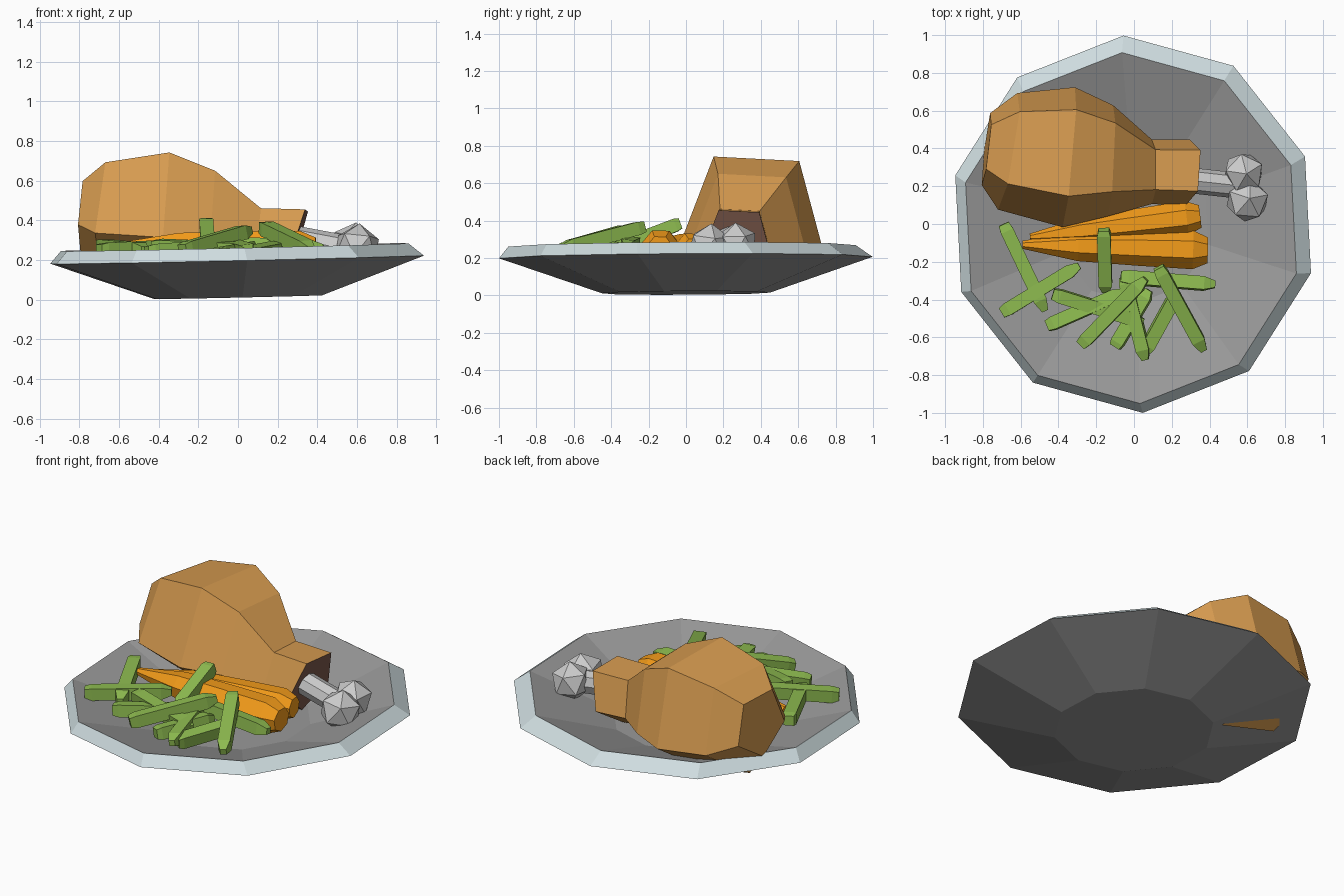
import bpy, bmesh, math
from mathutils import Vector

if "Cube" in bpy.data.objects:
    bpy.data.objects.remove(bpy.data.objects["Cube"])


def material(name, rgb):
    m = bpy.data.materials.new(name)
    m.diffuse_color = (*rgb, 1)
    m.use_nodes = True
    m.node_tree.nodes["Principled BSDF"].inputs["Base Color"].default_value = m.diffuse_color
    return m


RIM = material("pale_rim", (0.62, 0.72, 0.74))
PLATE = material("plate_grey", (0.32, 0.32, 0.32))
SKIN = material("roast_skin", (0.68, 0.33, 0.08))
MEAT = material("dark_meat", (0.2, 0.1, 0.07))
ORANGE = material("carrot_orange", (0.9, 0.33, 0.01))
GREEN = material("bean_green", (0.27, 0.5, 0.08))


def loft(name, rings, mats=(), band_mats=None, end_mat=0):
    """Skin a list of point rings and close both ends."""
    bm = bmesh.new()
    vs = [[bm.verts.new(p) for p in ring] for ring in rings]
    n = len(vs[0])
    for i, (a, b) in enumerate(zip(vs, vs[1:])):
        for j in range(n):
            k = (j + 1) % n
            f = bm.faces.new((a[j], a[k], b[k], b[j]))
            f.material_index = (band_mats or {}).get(i, 0)
    bm.faces.new(vs[0])
    bm.faces.new(vs[-1]).material_index = end_mat
    bmesh.ops.recalc_face_normals(bm, faces=bm.faces[:])
    me = bpy.data.meshes.new(name)
    bm.to_mesh(me)
    bm.free()
    for m in mats:
        me.materials.append(m)
    ob = bpy.data.objects.new(name, me)
    bpy.context.collection.objects.link(ob)
    return ob


def stick(name, start, end, stations, sides, mats=(), phase=0.0):
    """Straight tapered rod; stations are (fraction along, radius)."""
    a, b = Vector(start), Vector(end)
    d = (b - a).normalized()
    side = d.cross(Vector((0, 0, 1))).normalized()
    up = side.cross(d)
    rings = []
    for t, r in stations:
        c = a.lerp(b, t)
        angles = [phase + math.tau * i / sides for i in range(sides)]
        rings.append([c + side * r * math.cos(q) + up * r * math.sin(q) for q in angles])
    return loft(name, rings, mats)


# Ten-sided plate: floor, sloped inside, pale rim band, sloped underside
def plate_ring(r, z, cx=0.0, cy=0.0):
    pts = []
    for i in range(10):
        q = math.radians(93 + 36 * i)
        pts.append((cx + 0.975 * r * math.cos(q), cy + r * math.sin(q), z))
    return pts


plate = loft("plate", [plate_ring(0.42, 0.1), plate_ring(0.93, 0.265, -0.01, -0.02),
                       plate_ring(1.0, 0.202), plate_ring(0.45, 0.013)],
             (PLATE, RIM), {1: 1})
plate.rotation_euler = (math.radians(0.3), math.radians(-1.3), 0)

# Five-sided drumstick: x, y, z, radius, x-lean per y, x-lean per z
sections = [(-0.78, 0.40, 0.43, 0.20, 0.12, 0.06),
            (-0.66, 0.39, 0.42, 0.325, 0.17, 0.08),
            (-0.34, 0.36, 0.415, 0.39, 0.09, 0.04),
            (-0.12, 0.34, 0.39, 0.31, 0.05, 0.05),
            (0.10, 0.28, 0.31, 0.18, 0.0, 0.1),
            (0.30, 0.275, 0.30, 0.185, 0.08, 0.3)]
rings = []
for x, y, z, r, ly, lz in sections:
    ring = []
    for i in range(5):
        q = math.radians(51 + 72 * i)
        dy, dz = r * math.cos(q), r * math.sin(q)
        ring.append((x + ly * dy + lz * dz, y + dy, z + dz))
    rings.append(ring)
loft("drumstick", rings, (SKIN, MEAT), end_mat=1)

# Bone shaft and two knobs
stick("bone_shaft", (0.26, 0.235, 0.31), (0.58, 0.20, 0.25), [(0, 0.068), (1, 0.068)], 8)
for i, (loc, r) in enumerate([((0.58, 0.27, 0.275), 0.115), ((0.60, 0.125, 0.265), 0.12)]):
    bpy.ops.mesh.primitive_ico_sphere_add(subdivisions=1, radius=r, location=loc,
                                          rotation=(0.1, 0.1, 0.5 + i))
    bpy.context.object.name = f"bone_knob_{i + 1}"

# Carrots
for i, (a, b, s) in enumerate([((-0.59, -0.11, 0.27), (0.39, -0.14, 0.25), 1.0),
                               ((-0.55, -0.07, 0.26), (0.35, 0.04, 0.245), 0.88)]):
    profile = [(0, 0.022 * s), (0.3, 0.08 * s), (0.62, 0.095 * s),
               (0.92, 0.105 * s), (1, 0.07 * s)]
    stick(f"carrot_{i + 1}", a, b, profile, 7, (ORANGE,), 0.25)

# Green beans: square rods with chamfered ends
beans = [((-0.69, 0.0, 0.27), (-0.47, -0.46, 0.25)),
         ((-0.70, -0.47, 0.25), (-0.29, -0.22, 0.27)),
         ((-0.16, -0.03, 0.385), (-0.15, -0.36, 0.26)),
         ((-0.28, -0.64, 0.25), (0.06, -0.29, 0.35)),
         ((0.13, -0.23, 0.365), (0.37, -0.67, 0.25)),
         ((-0.46, -0.54, 0.24), (-0.05, -0.36, 0.27)),
         ((-0.43, -0.37, 0.27), (0.05, -0.52, 0.25)),
         ((-0.07, -0.28, 0.28), (0.43, -0.32, 0.26)),
         ((-0.05, -0.28, 0.27), (0.06, -0.72, 0.24)),
         ((-0.10, -0.65, 0.23), (0.08, -0.35, 0.26)),
         ((0.06, -0.67, 0.23), (0.22, -0.38, 0.26))]
for i, (a, b) in enumerate(beans):
    stick(f"green_bean_{i + 1}", a, b,
          [(0, 0.04), (0.08, 0.05), (0.88, 0.05), (1, 0.025)], 4, (GREEN,),
          math.pi / 4 + 0.15 * math.sin(3 * i))
